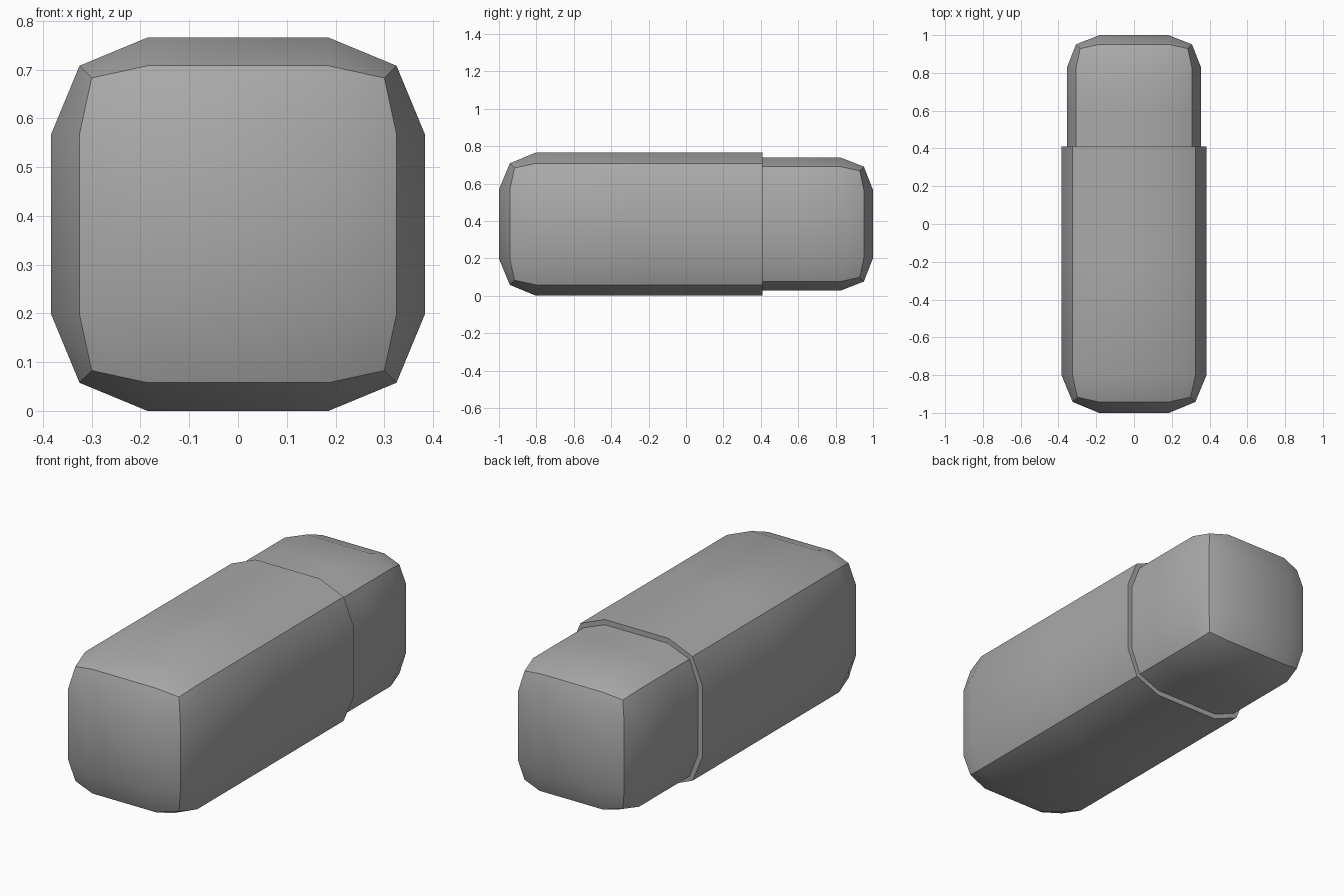
import bpy
import bmesh

cube = bpy.data.objects.get("Cube")
if cube:
    bpy.data.objects.remove(cube, do_unlink=True)

CENTRE_Z = 0.383

grey = bpy.data.materials.new("plain grey")
grey.use_nodes = True
colour = (0.4, 0.4, 0.4, 1.0)
grey.diffuse_color = colour
grey.node_tree.nodes["Principled BSDF"].inputs["Base Color"].default_value = colour


def rounded_block(name, half, flat, edge, corner, tip, joint):
    """Box with bulged sides, rounded at its tip and cut flat at its joint."""
    facing = 1 if tip > joint else -1
    # reach of an outer coordinate, by how many coordinates are outer
    reach = (flat, half, edge, corner)

    bm = bmesh.new()
    bmesh.ops.create_cube(bm, size=2)
    bmesh.ops.subdivide_edges(bm, edges=bm.edges[:], cuts=2, use_grid_fill=True)
    for v in bm.verts:
        outer = [abs(c) > 0.9 for c in v.co]
        sign = [1 if c > 0 else -1 for c in v.co]
        at_tip = sign[1] == facing
        count = outer[0] + outer[2] + (outer[1] and at_tip)
        for axis in (0, 2):
            v.co[axis] = sign[axis] * (reach[count] if outer[axis] else flat)
        shoulder = tip - facing * (half - flat)
        if at_tip:
            v.co.y = tip - facing * (half - reach[count]) if outer[1] else shoulder
        else:
            v.co.y = joint if outer[1] else (joint + shoulder) / 2
    bmesh.ops.recalc_face_normals(bm, faces=bm.faces[:])

    mesh = bpy.data.meshes.new(name)
    bm.to_mesh(mesh)
    bm.free()
    mesh.materials.append(grey)
    block = bpy.data.objects.new(name, mesh)
    block.location.z = CENTRE_Z
    bpy.context.collection.objects.link(block)

    # Smooth the bulged sides, keep the corner edges crisp
    bpy.ops.object.select_all(action="DESELECT")
    block.select_set(True)
    bpy.context.view_layer.objects.active = block
    bpy.ops.object.shade_smooth_by_angle(angle=0.6)
    return block


# Long body at the front
rounded_block("body", 0.383, 0.185, 0.325, 0.3, tip=-1.0, joint=0.41)

# Narrower cap at the back, seated slightly inside the body
rounded_block("cap", 0.356, 0.182, 0.307, 0.285, tip=1.0, joint=0.36)
